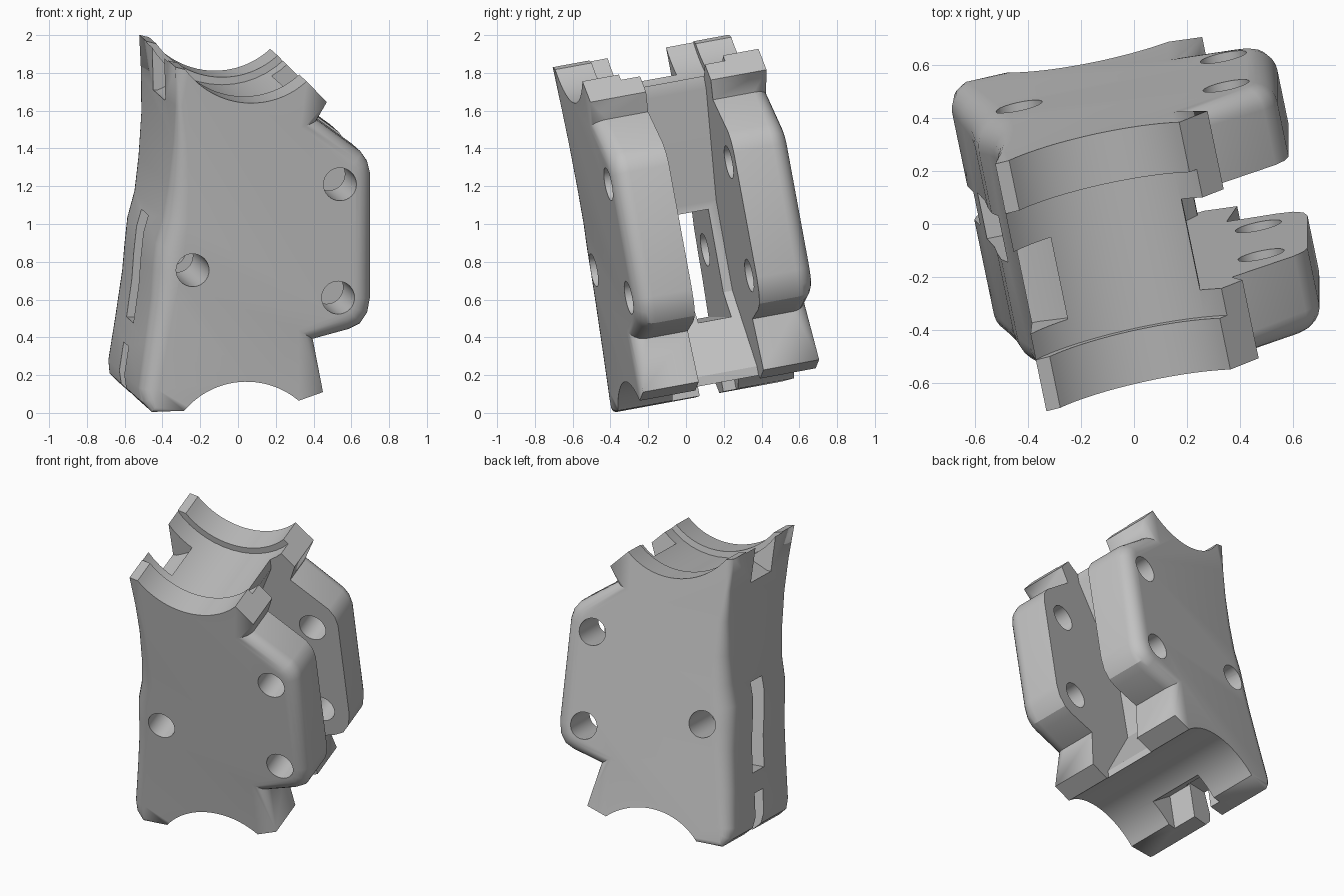
import bpy, bmesh, math
from mathutils import Vector

old = bpy.data.objects.get("Cube")
if old:
    bpy.data.objects.remove(old, do_unlink=True)

# One grey plastic for the whole clamp
grey = bpy.data.materials.new("grey_plastic")
grey.use_nodes = True
grey.diffuse_color = (0.54, 0.54, 0.54, 1)
grey.node_tree.nodes["Principled BSDF"].inputs["Base Color"].default_value = (0.54, 0.54, 0.54, 1)

AXIS = Vector((-0.2, 0.966, 0.178))   # tilted thickness direction
FRONT = -0.29                         # offset of the front face along it
THICK = 0.965
STEPS = 6                             # segments in each rim fillet


def place(x, t, z):
    """Point of the profile (x, z) on the tilted front face, moved t deep."""
    y = (FRONT - AXIS.x * x - AXIS.z * z) / AXIS.y
    return Vector((x, y, z)) + AXIS * t


def arc(cx, cz, r, a0, a1, n):
    return [(cx + r * math.cos(math.radians(a0 + (a1 - a0) * i / n)),
             cz + r * math.sin(math.radians(a0 + (a1 - a0) * i / n)), 0) for i in range(n + 1)]


def inward(pts, i):
    """Mitred inward direction at a corner of a counter-clockwise outline."""
    p, a, b = (Vector(pts[k % len(pts)][:2]) for k in (i, i - 1, i + 1))
    n1, n2 = ((q - o).normalized().orthogonal() for o, q in ((a, p), (p, b)))
    mid = (n1 + n2).normalized()
    return mid / max(mid.dot(n1), 0.7)


def loft(name, rings):
    """Skin a stack of equal rings and cap both ends."""
    bm = bmesh.new()
    loops = [[bm.verts.new(v) for v in ring] for ring in rings]
    n = len(loops[0])
    bm.faces.new(loops[0])
    bm.faces.new(loops[-1][::-1])
    for lo, hi in zip(loops, loops[1:]):
        for i in range(n):
            j = (i + 1) % n
            bm.faces.new((lo[j], lo[i], hi[i], hi[j]))
    bmesh.ops.remove_doubles(bm, verts=bm.verts, dist=0.0005)
    bmesh.ops.recalc_face_normals(bm, faces=bm.faces)
    mesh = bpy.data.meshes.new(name)
    bm.to_mesh(mesh)
    bm.free()
    ob = bpy.data.objects.new(name, mesh)
    bpy.context.collection.objects.link(ob)
    mesh.materials.append(grey)
    return ob


# Body outline as (x, z, rim fillet radius), counter-clockwise
left_side = [(-0.33, 1.83, 0), (-0.325, 1.62, 0.03), (-0.33, 1.42, 0.06), (-0.35, 1.2, 0.09),
             (-0.375, 1.02, 0.11), (-0.415, 0.88, 0.12), (-0.43, 0.74, 0.12), (-0.44, 0.6, 0.11),
             (-0.475, 0.35, 0.1), (-0.51, 0.12, 0.09), (-0.5, 0.05, 0.07), (-0.45, 0.0, 0.03)]
bottom_saddle = arc(0.045, -0.265, 0.43, 140, 50, 24)
flange = [(0.45, 0.11, 0), (0.41, 0.38, 0.08)]
pad = [(0.6, 0.43, 0.09), (0.66, 0.46, 0.09), (0.7, 0.52, 0.09), (0.715, 0.6, 0.09),
       (0.715, 1.26, 0.09), (0.7, 1.32, 0.09), (0.665, 1.37, 0.09), (0.43, 1.54, 0.08)]
top_saddle = [(0.47, 1.645, 0)] + arc(0.07, 2.07, 0.43, -47, -144, 28)
outline = left_side + bottom_saddle + flange + pad + top_saddle

# Fillet rings near the front face, mirrored near the back face
front_rings, back_rings = [], []
for k in range(STEPS + 1):
    a = math.pi / 2 * k / STEPS
    front, back = [], []
    for i, (x, z, r) in enumerate(outline):
        shift = inward(outline, i) * r * (1 - math.sin(a))
        depth = r * (1 - math.cos(a))
        front.append(place(x + shift.x, depth, z + shift.y))
        back.append(place(x + shift.x, THICK - depth, z + shift.y))
    front_rings.append(front)
    back_rings.append(back)
body = loft("clamp_body", front_rings + back_rings[::-1])

cutters = []


def cut(name, pts, t0, t1):
    cutters.append(loft(name, [[place(p[0], t, p[1]) for p in pts] for t in (t0, t1)]))


def box(x0, x1, z0, z1):
    return [(x0, z0), (x1, z0), (x1, z1), (x0, z1)]


# Wider groove between the two top collars
cut("groove_cutter", arc(0.07, 2.07, 0.47, 0, 352.5, 47), 0.2, 0.77)
# Gap between the bolt pads, with sloped inner walls
cut("pad_gap_cutter", [(0.04, 1.01), (0.31, 1.6), (0.31, 2.1), (1, 2.1), (1, -0.2),
                       (0.3, -0.2), (0.3, 0.13), (0.03, 0.53)], 0.305, 0.66)
# Strap window through the left side
cut("window_cutter", box(-0.8, 0.2, 0.4, 0.97), 0.43, 0.61)
# Pocket in the left lip
cut("lip_notch_cutter", [(-0.6, 1.6), (-0.3, 1.6), (-0.19, 1.65), (-0.19, 2.1), (-0.6, 2.1)],
    0.3, 0.62)
# Pocket and narrow slot under the lower left edge
cut("lower_pocket_cutter", [(-0.34, -0.2), (-0.12, -0.2), (-0.12, 0.1), (-0.34, 0.26)], 0.3, 0.66)
cut("lower_slot_cutter", box(-0.7, -0.3, -0.2, 0.27), 0.46, 0.59)
# Bolt holes
for i, (x, z) in enumerate([(0.54, 1.21), (0.53, 0.61), (-0.24, 0.755)]):
    cut(f"bolt_hole_cutter_{i + 1}", arc(x, z, 0.087, 0, 348.75, 31), -0.2, THICK + 0.2)

for c in cutters:
    c.hide_render = True
    m = body.modifiers.new(c.name, 'BOOLEAN')
    m.operation = 'DIFFERENCE'
    m.solver = 'EXACT'
    m.object = c

# Apply the cuts and drop the cutters
bpy.context.view_layer.update()
result = bpy.data.meshes.new_from_object(body.evaluated_get(bpy.context.evaluated_depsgraph_get()))
body.modifiers.clear()
body.data = result
for c in cutters:
    bpy.data.objects.remove(c, do_unlink=True)

bpy.ops.object.select_all(action='DESELECT')
body.select_set(True)
bpy.context.view_layer.objects.active = body
bpy.ops.object.shade_smooth_by_angle(angle=math.radians(28))
